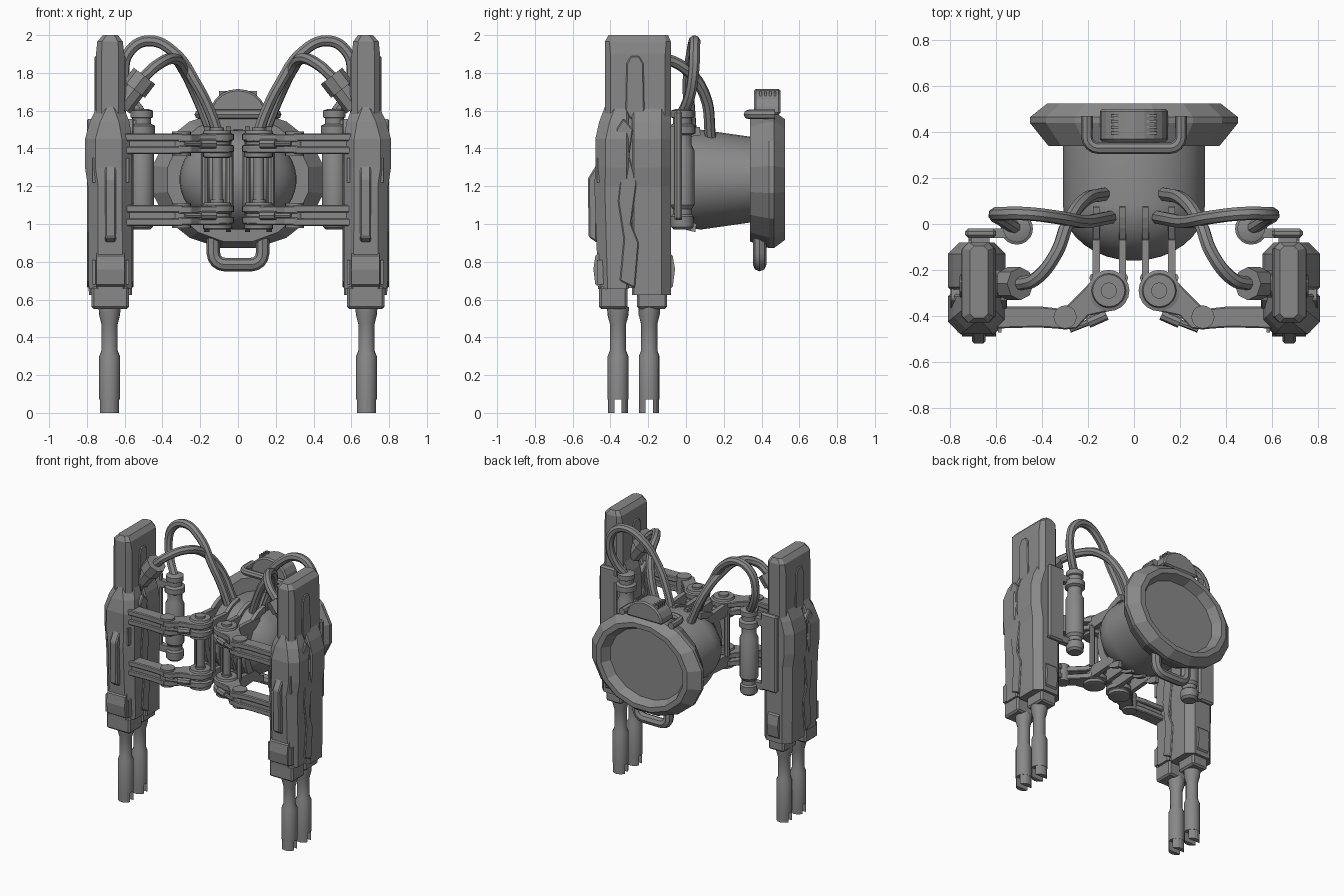
import bpy, bmesh
from math import sin, cos, pi, atan2
from mathutils import Vector

if "Cube" in bpy.data.objects:
    bpy.data.objects.remove(bpy.data.objects["Cube"])

GREY = bpy.data.materials.new("dark_grey")
GREY.diffuse_color = (.25, .25, .25, 1)
GREY.use_nodes = True
GREY.node_tree.nodes["Principled BSDF"].inputs["Base Color"].default_value = GREY.diffuse_color


def loft(name, rings, mirror=True, smooth=False, bevel=0):
    bm = bmesh.new()
    vs = [[bm.verts.new(p) for p in r] for r in rings]
    n = len(vs[0])
    for a, b in zip(vs, vs[1:]):
        for i in range(n):
            bm.faces.new((a[i], a[(i + 1) % n], b[(i + 1) % n], b[i]))
    bm.faces.new(vs[0][::-1])
    bm.faces.new(vs[-1])
    bmesh.ops.recalc_face_normals(bm, faces=bm.faces)
    me = bpy.data.meshes.new(name)
    bm.to_mesh(me)
    bm.free()
    return finish(name, me, mirror, smooth, bevel)


def finish(name, me, mirror, smooth, bevel=0):
    me.materials.clear()
    me.materials.append(GREY)
    ob = bpy.data.objects.new(name, me)
    bpy.context.collection.objects.link(ob)
    if smooth:
        bpy.ops.object.select_all(action='DESELECT')
        ob.select_set(True)
        bpy.context.view_layer.objects.active = ob
        bpy.ops.object.shade_smooth_by_angle(angle=0.6)
    if bevel:
        m = ob.modifiers.new("bevel", 'BEVEL')
        m.width, m.segments = bevel, 1
    if mirror:
        m = ob.modifiers.new("mirror", 'MIRROR')
        m.use_mirror_merge = False
    return ob


def prism(name, pts, axis, a, b, **kw):
    def put(p, t):
        q = list(p)
        q.insert(axis, t)
        return q
    return loft(name, [[put(p, t) for p in pts] for t in (a, b)], **kw)


def box(name, x0, x1, y0, y1, z0, z1, **kw):
    return prism(name, [(x0, y0), (x1, y0), (x1, y1), (x0, y1)], 2, z0, z1, **kw)


def turned(name, cx, cy, prof, n=20, **kw):
    rings = [[(cx + r * cos(2 * pi * i / n), cy + r * sin(2 * pi * i / n), z)
              for i in range(n)] for r, z in prof]
    return loft(name, rings, smooth=True, **kw)


def tube(name, pts, r, mirror=True, handle='AUTO'):
    cu = bpy.data.curves.new(name, 'CURVE')
    cu.dimensions, cu.bevel_depth, cu.bevel_resolution = '3D', r, 2
    cu.resolution_u, cu.use_fill_caps = (6 if handle == 'AUTO' else 1), True
    sp = cu.splines.new('BEZIER')
    sp.bezier_points.add(len(pts) - 1)
    for bp, p in zip(sp.bezier_points, pts):
        bp.co = p
        bp.handle_left_type = bp.handle_right_type = handle
    tmp = bpy.data.objects.new("tmp", cu)
    bpy.context.collection.objects.link(tmp)
    bpy.context.view_layer.update()
    dg = bpy.context.evaluated_depsgraph_get()
    me = bpy.data.meshes.new_from_object(tmp.evaluated_get(dg))
    bpy.data.objects.remove(tmp)
    return finish(name, me, mirror, True)


def octo(x0, x1, y0, y1, z, cf, cb):
    # rectangle with front corners cut by cf and back corners by cb
    return [(x0 + cf, y0, z), (x1 - cf, y0, z), (x1, y0 + cf, z), (x1, y1 - cb, z),
            (x1 - cb, y1, z), (x0 + cb, y1, z), (x0, y1 - cb, z), (x0, y0 + cf, z)]


def capsule(p, r, q, s, n=8):
    a = atan2(q[1] - p[1], q[0] - p[0])
    return [(c[0] + k * cos(a + o + pi * i / n), c[1] + k * sin(a + o + pi * i / n))
            for c, k, o in ((q, s, -pi / 2), (p, r, pi / 2)) for i in range(n + 1)]


def u_path(w, r, start, end):
    # half-widths w, corner radius r; start/end measured along the handle's depth
    arc = [(w - r + r * cos(t), end + r * (1 - sin(t))) for t in [pi / 2 * i / 4 for i in range(5)]]
    half = [(w, start)] + arc
    return half + [(-x, d) for x, d in reversed(half)]


# --- central drum, dome and rear flange ---
CZ = 1.235


def ovals(rows, n):
    return [[(rx * cos(2 * pi * (i + .5) / n), y, CZ + rz * sin(2 * pi * (i + .5) / n))
             for i in range(n)] for y, rx, rz in rows]


dome = [(.08 - .24 * sin(t), .31 * cos(t), .265 * cos(t)) for t in [pi / 2 * k / 8 for k in range(7, -1, -1)]]
loft("drum", ovals([(-.16, .01, .01)] + dome + [(.36, .31, .225)], 40), mirror=False, smooth=True)
loft("rear_flange", ovals([(.34, .38, .335), (.44, .462, .37), (.465, .462, .37), (.525, .385, .325),
                           (.525, .345, .29), (.46, .31, .26)], 16), mirror=False)

# --- vent housing and handles on the flange ---
arc = [(.15 * cos(pi * i / 10), 1.58 + .135 * sin(pi * i / 10)) for i in range(11)]
prism("vent_housing", arc, 1, .36, .5, mirror=False, bevel=.01)
for k in range(4):
    y = .39 + .025 * k
    box("vent_slat", .015, .1, y, y + .012, 1.66, 1.705)
tube("top_handle", [(x, d, 1.58) for x, d in u_path(.205, .05, .47, .33)], .025, False, 'VECTOR')
tube("bottom_handle", [(x, .39, d) for x, d in u_path(.13, .06, .95, .785)], .036, False, 'VECTOR')

# --- ribs wrapped over the dome ---
angs = [-1.45 + 3 * i / 16 for i in range(17)]
rib = [(.08 - .255 * cos(t), CZ + .28 * sin(t)) for t in angs]
rib += [(.08 - .2 * cos(t), CZ + .235 * sin(t)) for t in reversed(angs)]
for x in (.05, .165):
    prism("dome_rib", rib, 0, x - .014, x + .014)

# --- hinged arms, upper and lower ---
H, E = (.11, -.29), (.3, -.405)
inner = [(.03, -.28), (.05, -.355), (.11, -.38), (.2, -.4), (.25, -.455), (.31, -.46), (.35, -.42),
         (.34, -.37), (.29, -.355), (.22, -.285), (.17, -.23), (.11, -.205), (.05, -.23)]
outer = [(.29, -.46), (.34, -.455), (.42, -.45), (.6, -.455), (.62, -.43), (.62, -.36), (.4, -.36), (.31, -.37)]
for z, tag in ((1.425, "upper"), (1.045, "lower")):
    turned(tag + "_hinge", *H, [(.06, z - .075), (.075, z - .07), (.075, z - .045), (.09, z - .04),
           (.09, z - .01), (.07, z - .005), (.07, z + .015), (.09, z + .02), (.09, z + .05),
           (.075, z + .055), (.07, z + .07), (.035, z + .07), (.035, z + .085)])
    for dz in (-.03, .03):
        prism(tag + "_arm_inner", inner, 2, z + dz - .02, z + dz + .02, bevel=.005)
    for dz in (-.035, .035):
        prism(tag + "_arm_outer", outer, 2, z + dz - .02, z + dz + .02, bevel=.006)
    box(tag + "_arm_core", .3, .6, -.44, -.375, z - .02, z + .02)
    turned(tag + "_elbow", *E, [(.05, z - .065), (.05, z + .065)])
    for x in (.05, .165):
        prism(tag + "_bracket", [(-.28, z - .04), (-.2, z - .045), (0, z - .03), (0, z + .03),
              (-.2, z + .045), (-.28, z + .04)], 0, x - .016, x + .016)
    tube(tag + "_piston", [(.12, -.395, z), (.2, -.43, z)], .024, handle='VECTOR')
    tube(tag + "_piston_rod", [(.19, -.425, z), (.28, -.46, z)], .014, handle='VECTOR')
turned("hinge_pin", *H, [(.028, 1.02), (.028, 1.45)], n=12)
for x in (.045, .175):
    tube("vertical_strut", [(x, -.235, 1.08), (x, -.235, 1.4)], .02, handle='VECTOR')

# --- gun pods ---
loft("pod_core", [octo(.602, .752, -.43, -.08, .66, .03, .03), octo(.602, .752, -.43, -.08, 1.9, .03, .03),
                  octo(.61, .745, -.43, -.08, 1.965, .025, .025), octo(.635, .715, -.41, -.095, 2, .02, .02)])
steps = ((.605, .748, 1.62), (.575, .785, 1.54), (.56, .81, 1.45), (.56, .81, 1.3), (.56, .795, 1.2))
fronts = (-.43, -.46, -.48, -.48, -.485)
loft("pod_front_shell", [octo(a, b, f, -.305, z, .055, .01) for (a, b, z), f in zip(steps, fronts)]
     + [octo(.56, .79, -.465, -.305, .655, .05, .01)])
loft("pod_rear_shell", [octo(a, b, -.285, -.08, z, .01, .05) for a, b, z in steps]
     + [octo(.56, .79, -.285, -.08, .625, .01, .05)])
prism("pod_front_ridge", [(-.47, .9), (-.515, .93), (-.52, 1.24), (-.47, 1.32)], 0, .647, .705, bevel=.008)
prism("pod_front_foot", [(-.45, .66), (-.48, .68), (-.49, .76), (-.48, .83), (-.45, .86)], 0, .6, .75)
prism("pod_rear_foot", [(-.1, .64), (-.07, .67), (-.058, .76), (-.07, .83), (-.1, .86)], 0, .63, .72)
# jagged seam panels on both flanks, and the raised strip above
seam = [(-.35, .7), (-.27, .66), (-.25, .9), (-.29, 1.0), (-.26, 1.22), (-.3, 1.36), (-.28, 1.5),
        (-.33, 1.56), (-.37, 1.5), (-.34, 1.32), (-.36, 1.12), (-.33, .92)]
for a, b in ((.552, .6), (.75, .8)):
    prism("pod_seam_panel", seam, 0, a, b, bevel=.006)
prism("pod_upper_strip", capsule((-.27, 1.6), .05, (-.27, 1.85), .045, 3), 0, .594, .76, bevel=.006)
for z in (.68, 1.22):
    for x in (.578, .755):
        box("pod_slit_fin", x, x + .014, -.472, -.42, z, z + .13)
box("front_collar", .578, .775, -.46, -.31, .55, .67, bevel=.012)
box("rear_collar", .61, .74, -.26, -.1, .55, .64, bevel=.012)

# --- barrels with forked muzzles ---
for y in (-.36, -.195):
    turned("barrel", .68, y, [(.058, .56), (.056, .52), (.043, .47), (.043, .33), (.055, .3),
                              (.055, .07), (.02, .07)], n=16)
    for s in (-1, 1):
        t = [pi * (.12 + .76 * i / 6) for i in range(7)]
        prism("muzzle_prong", [(.68 + .053 * cos(a), y + s * .053 * sin(a)) for a in t], 2, 0, .08)

# --- canisters on the inner rear of the pods ---
C = (.51, -.02)
turned("canister", *C, [(.045, .97), (.06, .985), (.062, 1.04), (.05, 1.05), (.05, 1.08), (.064, 1.1),
       (.064, 1.39), (.05, 1.42), (.05, 1.47), (.07, 1.48), (.07, 1.52), (.05, 1.53), (.05, 1.56),
       (.06, 1.565), (.06, 1.6), (.03, 1.61)])
box("canister_mount", .6, .735, -.06, -.02, 1.02, 1.6, bevel=.012)
box("mount_spacer", .63, .71, -.1, -.05, 1.1, 1.52)
for z in (1.02, 1.5):
    box("canister_clamp", .5, .62, -.06, -.02, z, z + .05)

# --- cable sockets and hoses ---
p, d = Vector((.59, -.26, 1.66)), Vector((-.1, 0, .13))
tube("socket_base", [p - d * .3, p + d * .45], .06, handle='VECTOR')
tube("socket_collar", [p + d * .4, p + d * .95], .072, handle='VECTOR')
tube("front_hose", [p + d * .9, (.43, -.24, 1.84), (.34, -.13, 1.875), (.29, 0, 1.82),
                    (.22, .1, 1.68), (.13, .13, 1.46)], .03)
tube("rear_hose", [(.51, -.02, 1.58), (.575, .02, 1.68), (.605, .04, 1.8), (.57, .045, 1.92),
                   (.47, .045, 1.97), (.34, .03, 1.91), (.22, .01, 1.74), (.15, .02, 1.6),
                   (.1, .03, 1.46)], .03)
